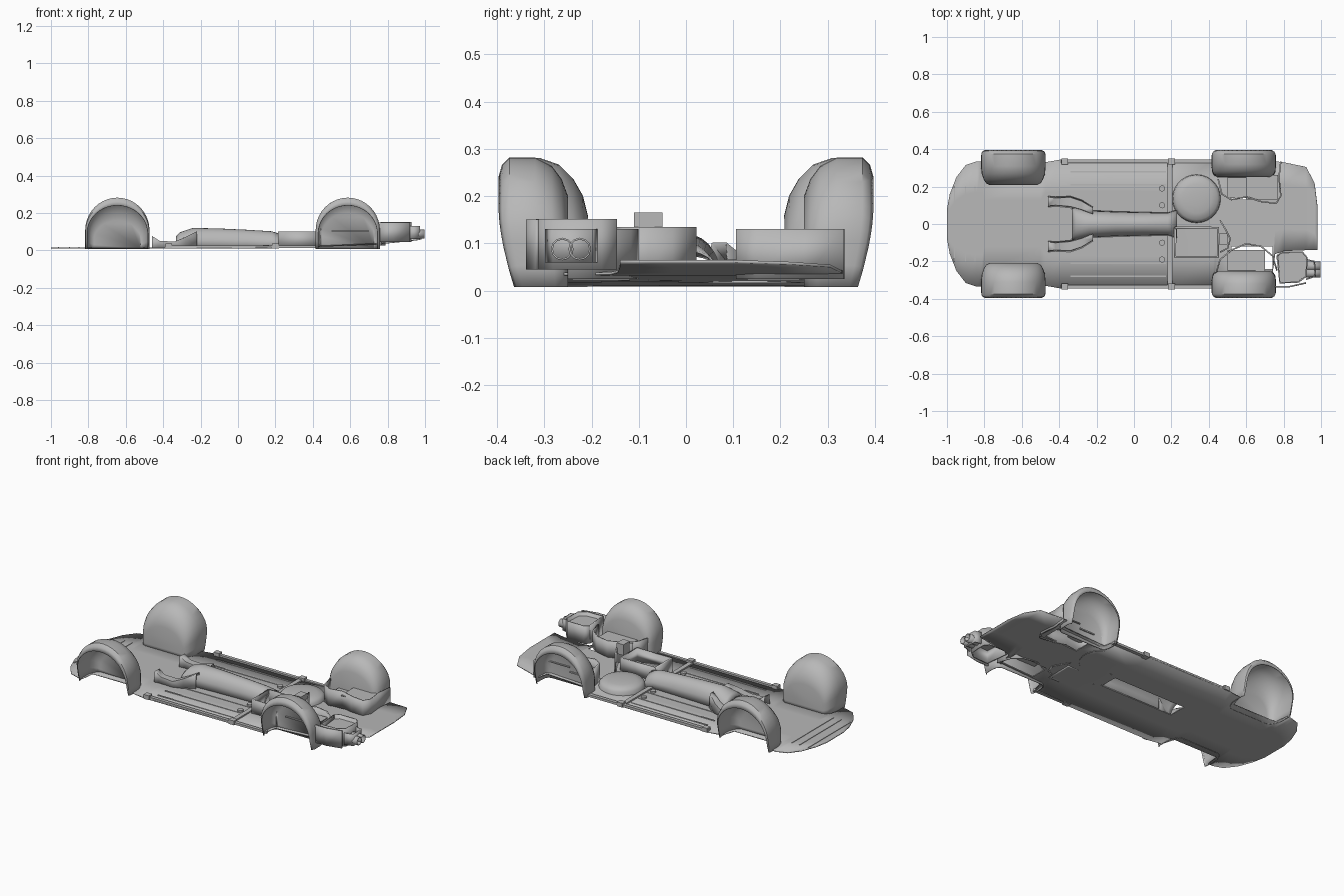
import bpy, bmesh, math
from mathutils import Vector

cube = bpy.data.objects.get("Cube")
if cube:
    bpy.data.objects.remove(cube)

GREY = (0.48, 0.48, 0.48, 1)
grey = bpy.data.materials.new("plain grey")
grey.use_nodes = True
grey.diffuse_color = GREY
grey.node_tree.nodes["Principled BSDF"].inputs["Base Color"].default_value = GREY


def make(name, verts, faces, thick=0, smooth=True):
    me = bpy.data.meshes.new(name)
    me.from_pydata(verts, [], faces)
    bm = bmesh.new()
    bm.from_mesh(me)
    bmesh.ops.recalc_face_normals(bm, faces=bm.faces)
    bm.to_mesh(me)
    bm.free()
    ob = bpy.data.objects.new(name, me)
    bpy.context.collection.objects.link(ob)
    me.materials.append(grey)
    if thick:
        mod = ob.modifiers.new("sheet", "SOLIDIFY")
        mod.thickness, mod.offset = thick, 0
    if smooth:
        bpy.ops.object.select_all(action="DESELECT")
        ob.select_set(True)
        bpy.context.view_layer.objects.active = ob
        bpy.ops.object.shade_smooth_by_angle(angle=math.radians(35))
    return ob


def loft(name, rows, thick=0, cap=False, closed=False):
    n = len(rows[0])
    faces = [(i * n + j, i * n + (j + 1) % n, (i + 1) * n + (j + 1) % n, (i + 1) * n + j)
             for i in range(len(rows) - 1) for j in range(n if closed else n - 1)]
    if cap:
        faces.append(tuple(range((len(rows) - 1) * n, len(rows) * n)))
    return make(name, [p for r in rows for p in r], faces, thick)


def box(name, x0, x1, y0, y1, z0, z1):
    v = [(x, y, z) for x in (x0, x1) for y in (y0, y1) for z in (z0, z1)]
    f = [(0, 1, 3, 2), (4, 6, 7, 5), (0, 4, 5, 1), (2, 3, 7, 6), (0, 2, 6, 4), (1, 5, 7, 3)]
    return make(name, v, f, smooth=False)


def wall(name, path, z0, z1, thick=0.008, closed=False):
    pts = path + path[:1] if closed else path
    return loft(name, [[(x, y, z0) for x, y in pts], [(x, y, z1) for x, y in pts]], thick)


def cut(target, cutter):
    cutter.hide_render = True
    mod = target.modifiers.new("opening", "BOOLEAN")
    mod.operation, mod.solver, mod.object = "DIFFERENCE", "EXACT", cutter
    bpy.context.view_layer.objects.active = target
    for m in list(target.modifiers):
        bpy.ops.object.modifier_apply(modifier=m.name)
    bpy.data.objects.remove(cutter)


# Floor pan: stations of x, right edge, left edge, height
stations = [(-1.0, -.08, .08, .012), (-.985, -.16, .16, .012), (-.95, -.25, .25, .012),
            (-.9, -.315, .315, .012), (-.84, -.335, .335, .012), (-.81, -.335, .335, .012),
            (-.8, -.25, .25, .012), (-.5, -.25, .25, .012), (-.475, -.33, .33, .012),
            (-.39, -.345, .345, .012), (.18, -.345, .345, .014), (.425, -.34, .34, .02),
            (.44, -.27, .27, .022), (.74, -.27, .27, .035), (.755, -.16, .335, .036),
            (.8, -.145, .33, .04), (.92, -.14, .305, .052), (.965, -.14, .22, .058),
            (.98, -.14, .1, .062)]
floor = loft("floor_pan", [[(x, a + (b - a) * t / 4, z) for t in range(5)]
                           for x, a, b, z in stations], 0.006)
cut(floor, box("tunnel_cutter", -.31, .19, -.055, .055, -.1, .1))
cut(floor, box("well_cutter", .52, .74, -.24, -.12, -.1, .1))
cut(floor, box("well_cutter", .52, .74, .13, .24, -.1, .1))


# Wheel arches: lofted shells open at the bottom and the outside
def arch(name, cx, side, sections):
    rows = []
    for y, half, top in sections:
        spring = top * 0.38
        prof = [(-half, .008), (-half, spring * .5)]
        prof += [(-half * math.cos(math.pi * k / 20), spring + (top - spring) * math.sin(math.pi * k / 20))
                 for k in range(21)]
        prof += [(half, spring * .5), (half, .008)]
        row = []
        for px, pz in prof:
            lean = .035 * max(0, 1 - pz / .17) ** 1.6 * max(0, (y - .25) / .145)
            row.append((cx + px, side * (y - lean), pz))
        rows.append(row)
    return loft(name, rows, 0.004, cap=True)


front = [(.395, .162, .24), (.388, .168, .265), (.373, .17, .28), (.31, .17, .279),
         (.27, .167, .265), (.24, .157, .235), (.22, .145, .2), (.21, .125, .16)]
rear = [(.395, .158, .24), (.388, .165, .265), (.373, .17, .28), (.32, .17, .28),
        (.285, .167, .262), (.265, .158, .235), (.252, .142, .2)]
for side, label in ((1, "left"), (-1, "right")):
    arch("front_arch_" + label, -.645, side, front)
    arch("rear_arch_" + label, .587, side, rear)

# Central tunnel, open underneath
tunnel = []
for x, half, top in [(-.33, .085, .075), (-.31, .085, .095), (-.24, .072, .118), (-.1, .066, .115),
                     (.05, .062, .108), (.18, .06, .1), (.23, .075, .085)]:
    tunnel.append([(x, -half * math.cos(math.pi * k / 12) * (1 - .15 * math.sin(math.pi * k / 12)),
                    .012 + (top - .012) * math.sin(math.pi * k / 12) ** .6) for k in range(13)])
loft("centre_tunnel", tunnel, 0.004)

for side, label in ((1, "left"), (-1, "right")):
    # Forked rails ahead of the tunnel
    rail = []
    for x, y, w, h in [(-.46, .12, .028, .075), (-.42, .12, .024, .05), (-.34, .118, .03, .045),
                       (-.28, .1, .028, .07), (-.22, .07, .02, .1)]:
        rail.append([(x, side * (y + dy * w), .012 + dz * (h - .012))
                     for dy, dz in ((-1, 0), (-.75, 1), (.75, 1), (1, 0))])
    loft("fork_rail_" + label, rail, 0.004)
    # Sills, jacking blocks and floor ribs
    y = side * .335
    box("sill_" + label, -.39, .43, y - .01, y + .01, .012, .026)
    for x in (-.37, .2):
        box("jacking_block_" + label, x - .018, x + .018, y - .016, y + .016, .01, .036)
    for ry in (.12, .21, .28):
        box("floor_rib_" + label, -.34, .17, side * ry - .004, side * ry + .004, .014, .019)
    for by in (.1, .19):
        bpy.ops.mesh.primitive_cylinder_add(vertices=16, radius=.016, depth=.014,
                                            location=(.15, side * by, .021))
        plug = bpy.context.object
        plug.name = "floor_plug_" + label
        plug.data.materials.append(grey)

box("cross_member", .178, .205, -.335, .335, .014, .026)
for x in (-.96, -.9, -.85):
    box("nose_rib", x - .003, x + .003, -.2, .2, .013, .018)

# Open frame box behind the tunnel, on the right
frame = [(.22, -.02), (.45, -.02), (.45, -.175), (.22, -.175)]
wall("frame_box", frame, .016, .1, .014, closed=True)

# Tank pan: rounded mound on the left
rows = []
for s, z in ((1, .016), (.97, .04), (.86, .055), (.6, .062), (.3, .066)):
    rows.append([(.335 + .13 * s * math.cos(a), .135 + .13 * s * math.sin(a), z)
                 for a in (2 * math.pi * k / 28 for k in range(28))])
loft("tank_pan", rows, cap=True, closed=True)

# Walls round the rear suspension wells
wall("rear_well_wall_left", [(.45, .24), (.47, .16), (.52, .13), (.6, .145), (.68, .12),
                             (.76, .11), (.785, .15), (.775, .25), (.785, .335)], .025, .13)
wall("rear_well_wall_right", [(.44, -.26), (.46, -.19), (.52, -.14), (.6, -.105), (.68, -.12),
                              (.74, -.17), (.765, -.25)], .025, .13)
box("well_shelf_left", .6, .77, .13, .262, .105, .111)
box("well_shelf_right", .5, .7, -.262, -.14, .1, .106)
box("well_strut_left", .5, .6, .14, .26, .075, .083)
wall("rear_bulkhead", [(.46, -.15), (.5, -.13), (.515, -.08), (.49, -.03), (.46, .02)], .02, .135)
box("bulkhead_step", .455, .5, -.11, -.05, .1, .165)

# Silencer cover at the right rear, open underneath
cover = [(.765, -.17), (.79, -.15), (.9, -.15), (.925, -.18), (.92, -.28), (.88, -.31), (.78, -.315)]
wall("silencer_cover", cover, .045, .152, .008, closed=True)
make("silencer_shelf", [(x, y, .125) for x, y in cover], [tuple(range(len(cover)))], .006, False)
wall("tail_bracket", [(.92, -.19), (.965, -.2), (.97, -.28), (.92, -.295)], .06, .13)
wall("side_bracket", [(.755, -.335), (.83, -.335), (.92, -.315)], .045, .15)

# Twin tail pipe
for y in (-.225, -.262):
    bpy.ops.mesh.primitive_cylinder_add(vertices=12, radius=.024, depth=.08, end_fill_type="NOTHING",
                                        location=(.958, y, .088), rotation=(0, math.pi / 2, 0))
    pipe = bpy.context.object
    pipe.name = "tail_pipe"
    pipe.data.materials.append(grey)
    mod = pipe.modifiers.new("sheet", "SOLIDIFY")
    mod.thickness = .004
    bpy.ops.object.shade_smooth_by_angle()
